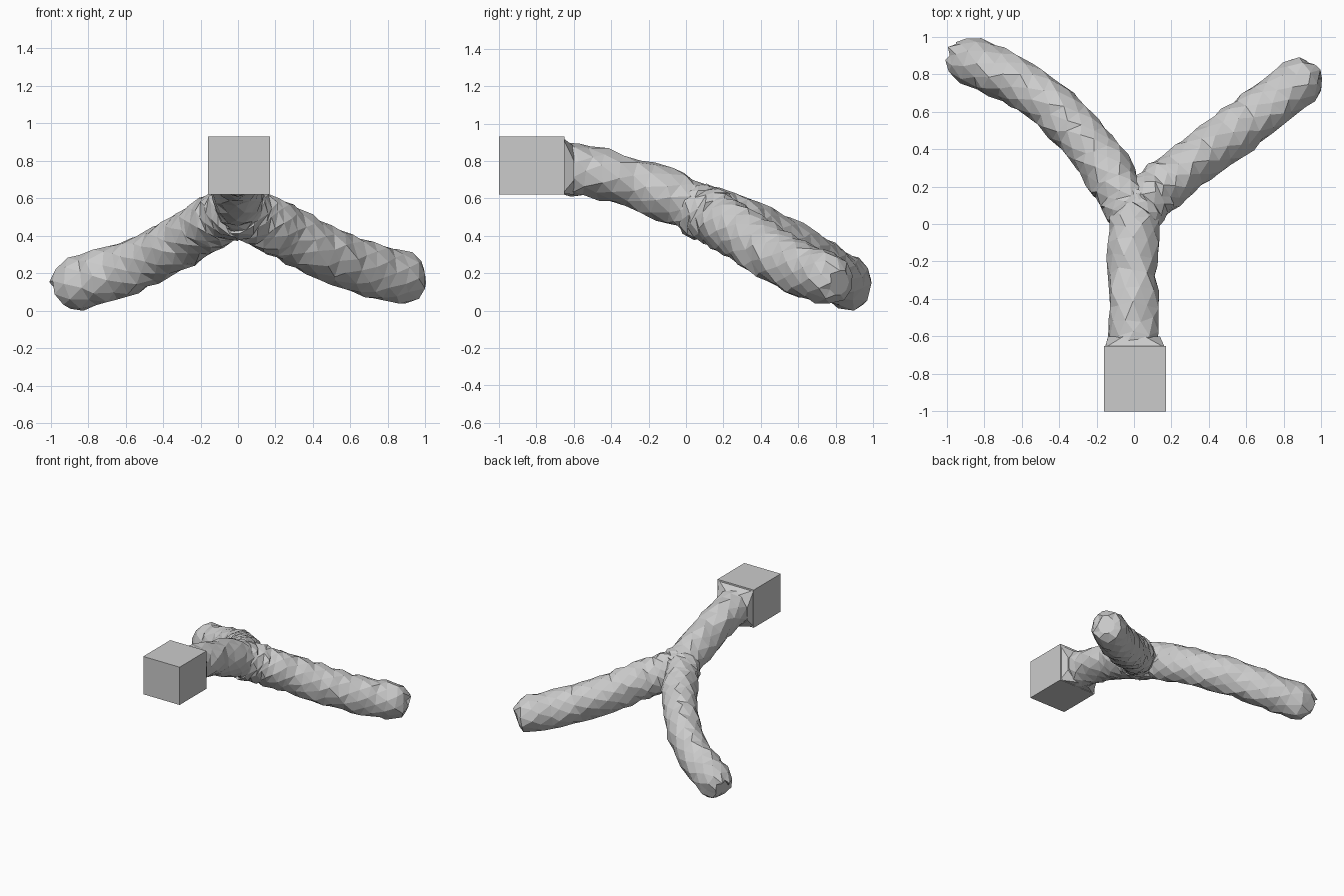
import bpy, bmesh, math, random
from mathutils import Vector

if "Cube" in bpy.data.objects:
    bpy.data.objects.remove(bpy.data.objects["Cube"])

random.seed(4)
SIDES = 10


def finish(name, bm):
    bmesh.ops.recalc_face_normals(bm, faces=bm.faces)
    mesh = bpy.data.meshes.new(name)
    bm.to_mesh(mesh)
    bm.free()
    obj = bpy.data.objects.new(name, mesh)
    bpy.context.collection.objects.link(obj)
    return obj


def smooth_path(points, steps):
    # Catmull-Rom curve through the control points
    p = [Vector(q) for q in points]
    p = [2 * p[0] - p[1]] + p + [2 * p[-1] - p[-2]]
    out = []
    for a, b, c, d in zip(p, p[1:], p[2:], p[3:]):
        for i in range(steps):
            t = i / steps
            out.append(0.5 * (2 * b + (c - a) * t + (2 * a - 5 * b + 4 * c - d) * t * t
                              + (3 * b - a - 3 * c + d) * t ** 3))
    return out + [p[-2]]


def limb(name, points, radius, steps, tall=1.0, round_tip=True):
    # rough faceted tube along a path
    path = smooth_path(points, steps)
    rads = [radius] * len(path)
    if round_tip:
        end, axis = path[-1], (path[-1] - path[-2]).normalized()
        for a in (35, 62):
            path.append(end + axis * radius * math.sin(math.radians(a)))
            rads.append(radius * math.cos(math.radians(a)))
    bm = bmesh.new()
    rings = []
    for i, (c, r) in enumerate(zip(path, rads)):
        d = (path[min(i + 1, len(path) - 1)] - path[max(i - 1, 0)]).normalized()
        u = d.cross(Vector((0, 0, 1))).normalized()
        v = u.cross(d) * tall
        r *= random.uniform(0.98, 1.04)
        ring = []
        for k in range(SIDES):
            a = 2 * math.pi * (k + 0.5 * (i % 2)) / SIDES
            rr = r * random.uniform(0.95, 1.09)
            ring.append(bm.verts.new(c + (u * math.cos(a) + v * math.sin(a)) * rr
                                     + d * random.uniform(-0.02, 0.02)))
        rings.append(ring)
    for i, (r0, r1) in enumerate(zip(rings, rings[1:])):
        for k in range(SIDES):
            n = (k + 1) % SIDES
            if i % 2:
                tris = ((r0[k], r0[n], r1[n]), (r0[k], r1[n], r1[k]))
            else:
                tris = ((r0[k], r0[n], r1[k]), (r0[n], r1[n], r1[k]))
            for t in tris:
                bm.faces.new(t)
    bm.faces.new(rings[0])
    bm.faces.new(rings[-1])
    return finish(name, bm)


def hull(name, points):
    bm = bmesh.new()
    for p in points:
        bm.verts.new(p)
    bmesh.ops.convex_hull(bm, input=bm.verts)
    bmesh.ops.dissolve_limit(bm, angle_limit=0.01, verts=bm.verts, edges=bm.edges)
    return finish(name, bm)


# stem and the two arms
stem = limb("forked_branch", [(0, -0.67, 0.765), (-0.005, -0.45, 0.73), (-0.01, -0.2, 0.655),
                              (0, 0, 0.575), (0.01, 0.12, 0.515)], 0.13, 3, 1.03, False)
left = limb("left_arm", [(-0.01, 0.05, 0.54), (-0.09, 0.2, 0.5), (-0.21, 0.38, 0.425),
                         (-0.375, 0.57, 0.33), (-0.6, 0.745, 0.225), (-0.87, 0.87, 0.145)], 0.127, 4, 1.1)
right = limb("right_arm", [(0.01, 0.05, 0.54), (0.1, 0.155, 0.495), (0.23, 0.265, 0.43),
                           (0.43, 0.415, 0.33), (0.66, 0.585, 0.235), (0.87, 0.75, 0.175)], 0.13, 4, 1.1)

# square end block and the short collar that blends it into the stem
X, Z = (-0.16, 0.17), (0.62, 0.93)
block = hull("end_block", [(x, y, z) for x in X for y in (-1, -0.65) for z in Z])
collar = hull("collar", [(x, -0.66, z) for x in (-0.155, 0.165) for z in (0.625, 0.925)]
              + [(0.15 * math.cos(k * math.tau / 8 + 0.39),
                  -0.6, 0.75 + 0.14 * math.sin(k * math.tau / 8 + 0.39)) for k in range(8)])

# weld everything into one skin
parts = [left, right, collar, block]
for p in parts:
    m = stem.modifiers.new("weld_" + p.name, 'BOOLEAN')
    m.operation = 'UNION'
    m.solver = 'EXACT'
    m.object = p
deps = bpy.context.evaluated_depsgraph_get()
mesh = bpy.data.meshes.new_from_object(stem.evaluated_get(deps))
stem.modifiers.clear()
stem.data = mesh
for p in parts:
    bpy.data.objects.remove(p)
